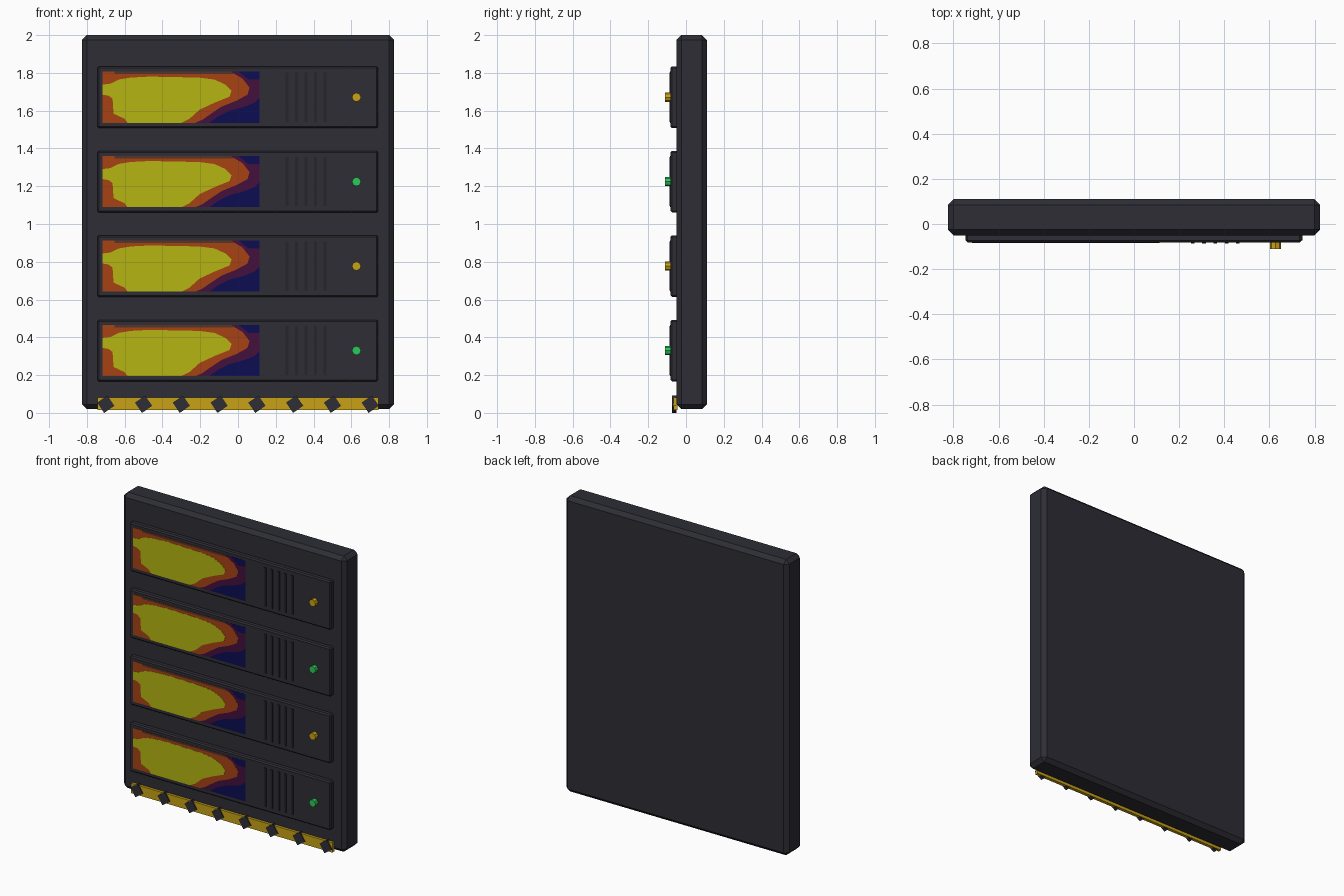
import bpy, bmesh, math
from mathutils import Matrix

if "Cube" in bpy.data.objects:
    bpy.data.objects.remove(bpy.data.objects["Cube"])


def mat(name, r, g, b):
    m = bpy.data.materials.new(name)
    m.diffuse_color = (r, g, b, 1)
    m.use_nodes = True
    m.node_tree.nodes["Principled BSDF"].inputs["Base Color"].default_value = m.diffuse_color
    return m


CASE = mat("charcoal", 0.026, 0.026, 0.036)
VENT = mat("dark_charcoal", 0.018, 0.018, 0.024)
GOLD = mat("hazard_gold", 0.58, 0.36, 0.008)
GREEN = mat("lamp_green", 0.026, 0.58, 0.105)
NAVY = mat("screen_navy", 0.004, 0.004, 0.085)
PURPLE = mat("screen_purple", 0.058, 0.005, 0.048)
ORANGE = mat("screen_orange", 0.39, 0.055, 0.007)
YELLOW = mat("screen_yellow", 0.46, 0.46, 0.006)
BROWN = mat("screen_brown", 0.09, 0.035, 0.02)


def finish(bm, name, m):
    bmesh.ops.recalc_face_normals(bm, faces=bm.faces[:])
    me = bpy.data.meshes.new(name)
    bm.to_mesh(me)
    bm.free()
    me.materials.append(m)
    ob = bpy.data.objects.new(name, me)
    bpy.context.collection.objects.link(ob)
    return ob


def box(name, m, x0, x1, y0, y1, z0, z1, bevel=0.0, turn=0.0):
    bm = bmesh.new()
    bmesh.ops.create_cube(bm, size=1)
    bmesh.ops.scale(bm, vec=(x1 - x0, y1 - y0, z1 - z0), verts=bm.verts)
    if bevel:
        bmesh.ops.bevel(bm, geom=bm.edges[:], offset=bevel, segments=1,
                        affect='EDGES')
    bmesh.ops.rotate(bm, matrix=Matrix.Rotation(turn, 3, 'Y'), verts=bm.verts)
    bmesh.ops.translate(bm, vec=((x0 + x1) / 2, (y0 + y1) / 2, (z0 + z1) / 2),
                        verts=bm.verts)
    return finish(bm, name, m)


def plate(name, m, pts, y0, y1):
    """Thin plate with an x-z outline, from y0 (front) to y1 (back)."""
    bm = bmesh.new()
    f = bm.faces.new([bm.verts.new((x, y0, z)) for x, z in pts])
    ext = bmesh.ops.extrude_face_region(bm, geom=[f])
    vs = [v for v in ext["geom"] if isinstance(v, bmesh.types.BMVert)]
    bmesh.ops.translate(bm, vec=(0, y1 - y0, 0), verts=vs)
    return finish(bm, name, m)


def lamp(name, m, x, z):
    bm = bmesh.new()
    bmesh.ops.create_cone(bm, cap_ends=True, segments=8, radius1=0.024,
                          radius2=0.024, depth=0.04)
    bmesh.ops.rotate(bm, matrix=Matrix.Rotation(math.pi / 2, 3, 'X'),
                     verts=bm.verts)
    bmesh.ops.translate(bm, vec=(x, -0.09, z), verts=bm.verts)
    return finish(bm, name, m)


# Contours of the screen picture: 157 wide, 51 high, measured down from top left
CONTOURS = [
    ("purple", PURPLE, [(0, 0), (136, 0), (146, 8), (157, 8), (157, 26),
                        (152, 31), (142, 35), (127, 39), (115, 45), (107, 51),
                        (0, 51)]),
    ("orange", ORANGE, [(0, 0), (128, 0), (140, 7), (147, 16), (145, 23),
                        (134, 29), (119, 35), (107, 43), (100, 48), (93, 51),
                        (0, 51)]),
    ("brown", BROWN, [(12, 0), (129, 0), (131, 2.5), (12, 2.5)]),
    ("yellow", YELLOW, [(0, 13), (8, 12), (16, 8), (28, 6), (47, 5), (97, 6),
                        (112, 8), (123, 13), (129, 19), (127, 25), (112, 31),
                        (97, 38), (87, 47), (79, 51), (25, 51), (22, 47),
                        (11, 42), (10, 27), (6, 24), (0, 23)]),
]

# Main slab
box("cabinet", CASE, -0.825, 0.825, -0.05, 0.11, 0.02, 2.0, 0.025)

# Four stacked units
for i in range(4):
    zc = 0.33 + 0.447 * i
    n = i + 1
    box(f"unit_panel_{n}", CASE, -0.745, 0.742, -0.082, -0.03,
        zc - 0.163, zc + 0.163, 0.008)
    # Heat map screen
    sx, sz, w, h = -0.717, zc + 0.136, 0.831, 0.271
    box(f"screen_{n}", NAVY, sx, sx + w, -0.0828, -0.079, sz - h, sz)
    for k, (label, m, pts) in enumerate(CONTOURS):
        plate(f"screen_{label}_{n}", m,
              [(sx + px / 157 * w, sz - py / 51 * h) for px, py in pts],
              -0.0834 - 0.0006 * k, -0.079)
    # Vent ribs
    for j in range(5):
        x = 0.26 + 0.05 * j
        box(f"vent_rib_{n}_{j + 1}", VENT, x - 0.008, x + 0.008,
            -0.087, -0.078, zc - 0.13, zc + 0.13)
    # Status lamp
    lamp(f"status_lamp_{n}", GREEN if i % 2 == 0 else GOLD, 0.627, zc)

# Hazard strip along the foot
box("hazard_strip", GOLD, -0.745, 0.745, -0.067, -0.045, 0.016, 0.082)
for i in range(8):
    x = -0.7 + 0.2 * i
    box(f"hazard_mark_{i + 1}", CASE, x - 0.033, x + 0.033, -0.073, -0.05,
        0.013, 0.079, turn=-0.6)
